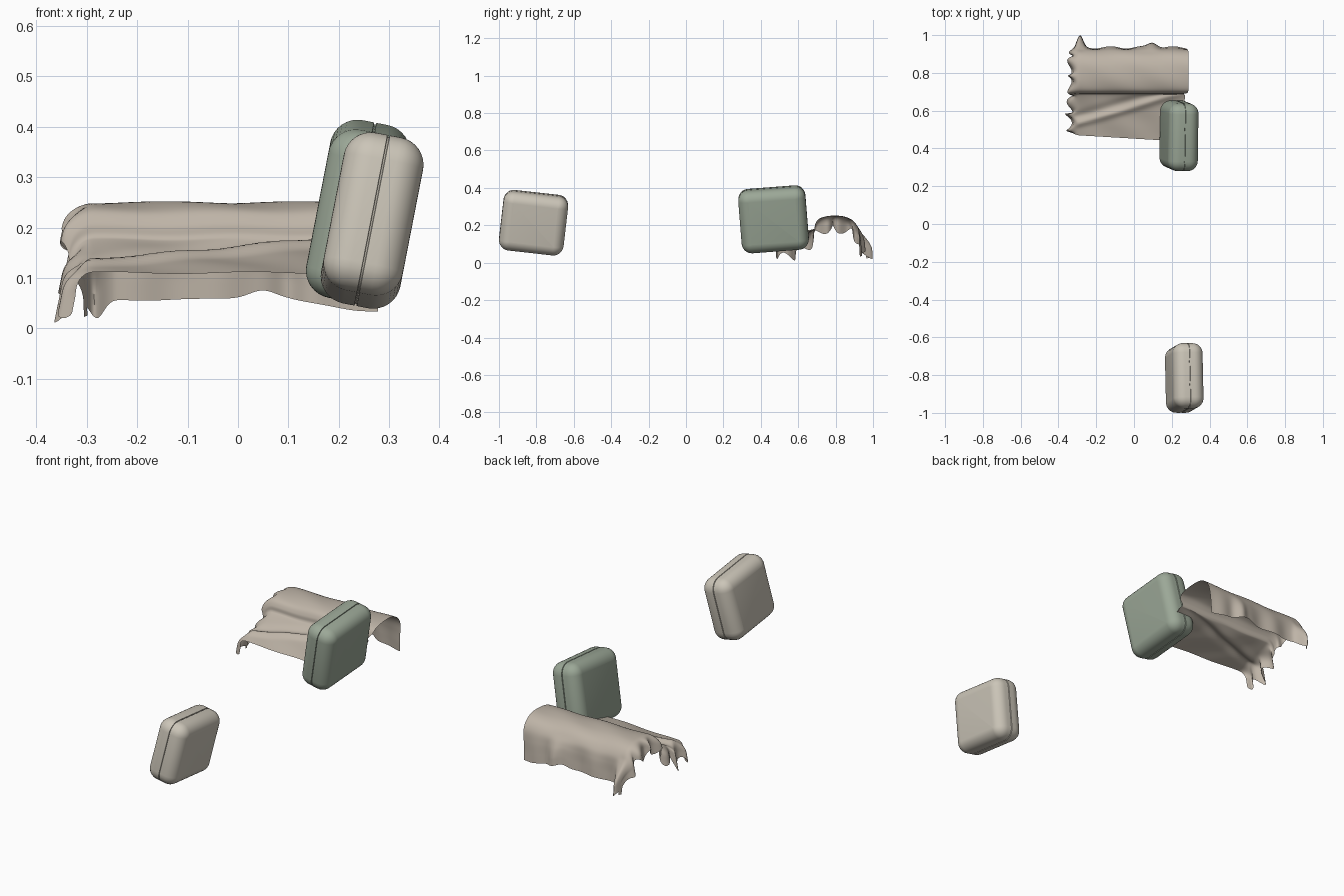
import bpy, bmesh, math
from mathutils import Vector

if "Cube" in bpy.data.objects:
    bpy.data.objects.remove(bpy.data.objects["Cube"])


def material(name, rgb):
    m = bpy.data.materials.new(name)
    m.diffuse_color = (*rgb, 1)
    m.use_nodes = True
    m.node_tree.nodes["Principled BSDF"].inputs["Base Color"].default_value = m.diffuse_color
    return m


def finish(name, bm, mat, angle):
    bmesh.ops.recalc_face_normals(bm, faces=bm.faces[:])
    me = bpy.data.meshes.new(name)
    bm.to_mesh(me)
    bm.free()
    ob = bpy.data.objects.new(name, me)
    bpy.context.collection.objects.link(ob)
    me.materials.append(mat)
    bpy.ops.object.select_all(action='DESELECT')
    ob.select_set(True)
    bpy.context.view_layer.objects.active = ob
    bpy.ops.object.shade_smooth_by_angle(angle=math.radians(angle))
    return ob


# Cushion: rounded-rectangle loops swept across the thickness, with a seam groove
def cushion(name, loc, thick, wide, high, roll, lean, mat):
    r, seg, corner = 0.055, 8, 6
    arc = [(i / seg) * math.pi / 2 for i in range(seg + 1)]
    left = [(-thick / 2 + r * (1 - math.sin(a)), r * (1 - math.cos(a))) for a in reversed(arc)]
    half = left + [(-0.0025, 0), (-0.0015, 0.004)]
    rings = half + [(-x, d) for x, d in reversed(half)]
    bm = bmesh.new()
    loops = []
    for x, d in rings:
        cr = max(r - d, 0.001)
        loop = []
        for q in range(4):
            sy, sz = [(1, 1), (-1, 1), (-1, -1), (1, -1)][q]
            cy, cz = sy * (wide / 2 - r), sz * (high / 2 - r)
            for i in range(corner + 1):
                a = (q + i / corner) * math.pi / 2
                loop.append(bm.verts.new((x, cy + cr * math.cos(a), cz + cr * math.sin(a))))
        loops.append(loop)
    n = len(loops[0])
    # ends of the arc lists run from the outer flat face to the seam
    for a, b in zip(loops, loops[1:]):
        for i in range(n):
            j = (i + 1) % n
            bm.faces.new((a[i], a[j], b[j], b[i]))
    bm.faces.new(loops[0])
    bm.faces.new(loops[-1])
    ob = finish(name, bm, mat, 50)
    ob.location = loc
    ob.rotation_euler = (math.radians(roll), math.radians(lean), 0)
    return ob


def spline(pts, t):
    t *= len(pts) - 1
    i = min(int(t), len(pts) - 2)
    f = t - i
    p = [Vector(pts[min(max(i + k, 0), len(pts) - 1)]) for k in (-1, 0, 1, 2)]
    return 0.5 * (2 * p[1] + (p[2] - p[0]) * f + (2 * p[0] - 5 * p[1] + 4 * p[2] - p[3]) * f * f
                  + (3 * p[1] - p[0] - 3 * p[2] + p[3]) * f ** 3)


def bump(x, c, w):
    return math.exp(-((x - c) / w) ** 2)


def smooth(a, b, x):
    t = min(max((x - a) / (b - a), 0), 1)
    return t * t * (3 - 2 * t)


# Throw blanket: front flap, arched roll and hanging back skirt (y, z)
PROFILE = [(.455, .11), (.51, .124), (.57, .138), (.63, .155), (.675, .172), (.688, .183),
           (.692, .207), (.71, .232), (.75, .246), (.80, .25), (.85, .244), (.89, .225),
           (.918, .19), (.928, .15), (.932, .10), (.935, .057)]


def blanket_point(u, v):
    y, z = spline(PROFILE, v)
    skirt = smooth(.76, .95, v)
    flap = 1 - smooth(.22, .33, v)
    right = .288 - .025 * bump(v, .34, .06) - .02 * flap - .01 * skirt
    length = .10 + .035 * bump(y, .55, .05) + .02 * math.sin(70 * y)
    s = right + (-.285 - length - right) * u
    e = max(-.285 - s, 0)
    # left end bends down over the side
    R = .05
    a = min(e / R, 1.35)
    rest = e - R * a
    x = max(s, -.285) - R * math.sin(a) - rest * .2
    drop = R * (1 - math.cos(a)) + rest
    near = smooth(0, .08, e)
    x += near * .014 * math.sin(85 * y + 1) + .05 * skirt * near
    z -= drop * (1 - .65 * skirt)
    y += near * (.012 * math.sin(60 * y) * (1 - skirt))
    # diagonal fold and slanted front hem on the flap
    ridge = .52 + (x + .3) * .33
    z += flap * (1 - near) * (.012 * bump(y, ridge, .02) - .008 * bump(y, ridge + .045, .025))
    y -= .06 * (x + .05) * (1 - smooth(0, .3, v))
    # ripples, corner fold and uneven hem on the skirt
    y += skirt * (.006 * math.sin(38 * x) + .028 * bump(x, .1, .035))
    y += .058 * bump(x, -.285, .022) * smooth(.8, .93, v)
    z += skirt * (.02 * bump(x, .05, .04) - .024 * smooth(.09, .25, x) - .035 * bump(x, -.28, .02))
    z += .002 * math.sin(24 * x + 30 * y)
    return (x, min(y, 1), max(z, .003))


def blanket(mat, nu=120, nv=110):
    bm = bmesh.new()
    g = [[bm.verts.new(blanket_point(i / nu, j / nv)) for j in range(nv + 1)] for i in range(nu + 1)]
    for i in range(nu):
        for j in range(nv):
            bm.faces.new((g[i][j], g[i + 1][j], g[i + 1][j + 1], g[i][j + 1]))
    return finish("throw_blanket", bm, mat, 60)


cushion("beige_cushion", (.266, -.815, .214), .16, .347, .32, -6.5, 11,
        material("beige", (.60, .56, .48)))
cushion("green_cushion", (.238, .468, .232), .16, .36, .34, 4.5, 11,
        material("sage", (.33, .39, .31)))
blanket(material("taupe", (.52, .46, .39)))
